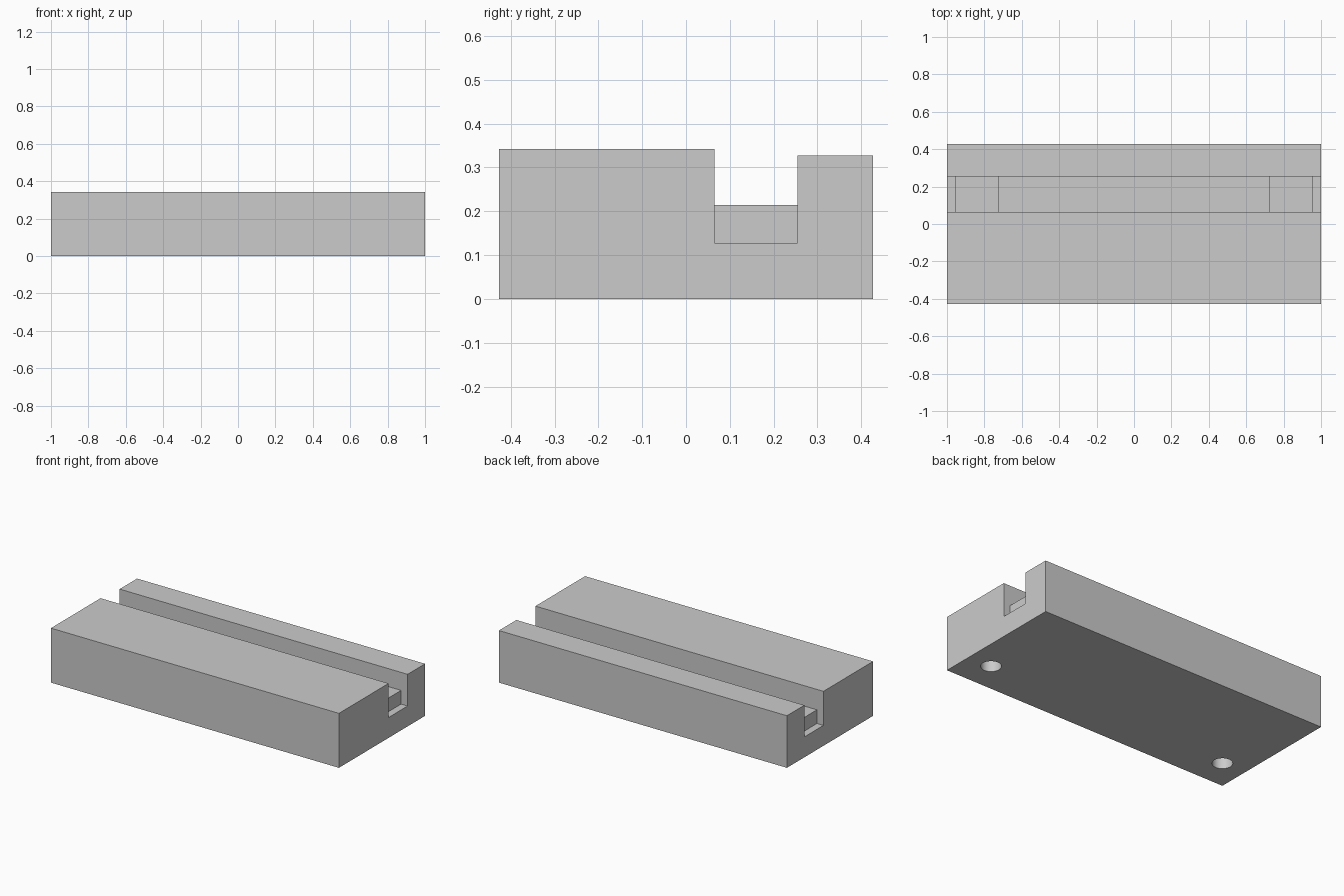
import bpy
import bmesh
import math

cube = bpy.data.objects.get("Cube")
if cube:
    bpy.data.objects.remove(cube, do_unlink=True)

GREY = (0.6, 0.6, 0.6, 1.0)
HALF_LENGTH, HALF_WIDTH = 1.0, 0.427
GROOVE_FRONT, GROOVE_BACK, GROOVE_FLOOR = 0.065, 0.254, 0.128
FRONT_TOP, BACK_TOP, STEP_TOP = 0.342, 0.327, 0.214

grey = bpy.data.materials.new("light grey")
grey.use_nodes = True
grey.diffuse_color = GREY
grey.node_tree.nodes["Principled BSDF"].inputs["Base Color"].default_value = GREY


def extrude_along_x(name, profile, x0, x1):
    """Extrude a (y, z) outline from x0 to x1."""
    bm = bmesh.new()
    face = bm.faces.new([bm.verts.new((x0, y, z)) for y, z in profile])
    result = bmesh.ops.extrude_face_region(bm, geom=[face])
    moved = [v for v in result["geom"] if isinstance(v, bmesh.types.BMVert)]
    bmesh.ops.translate(bm, verts=moved, vec=(x1 - x0, 0, 0))
    bmesh.ops.recalc_face_normals(bm, faces=bm.faces)
    mesh = bpy.data.meshes.new(name)
    bm.to_mesh(mesh)
    bm.free()
    mesh.materials.append(grey)
    obj = bpy.data.objects.new(name, mesh)
    bpy.context.collection.objects.link(obj)
    return obj


# Long body with an open groove and a slightly lower back rail
body = extrude_along_x("grooved_body", [
    (-HALF_WIDTH, 0), (HALF_WIDTH, 0), (HALF_WIDTH, BACK_TOP),
    (GROOVE_BACK, BACK_TOP), (GROOVE_BACK, GROOVE_FLOOR),
    (GROOVE_FRONT, GROOVE_FLOOR), (GROOVE_FRONT, FRONT_TOP),
    (-HALF_WIDTH, FRONT_TOP)], -HALF_LENGTH, HALF_LENGTH)

for side, label in ((1, "left"), (-1, "right")):
    # Raised step near each end of the groove
    extrude_along_x(label + "_groove_step", [
        (GROOVE_FRONT, GROOVE_FLOOR), (GROOVE_BACK, GROOVE_FLOOR),
        (GROOVE_BACK, STEP_TOP), (GROOVE_FRONT, STEP_TOP)],
        side * 0.724, side * 0.955)

    # Blind round hole in the underside
    bpy.ops.mesh.primitive_cylinder_add(
        vertices=32, radius=0.058, depth=0.3, location=(side * 0.84, -0.236, 0))
    cutter = bpy.context.object
    cutter.name = label + "_hole_cutter"
    cutter.hide_render = True
    cutter.data.materials.append(grey)
    cut = body.modifiers.new(label + "_hole", "BOOLEAN")
    cut.operation = "DIFFERENCE"
    cut.solver = "EXACT"
    cut.object = cutter
    bpy.context.view_layer.objects.active = body
    bpy.ops.object.modifier_apply(modifier=cut.name)
    bpy.data.objects.remove(cutter, do_unlink=True)

# Round hole walls shade smoothly, every other edge stays sharp
bpy.ops.object.select_all(action="DESELECT")
body.select_set(True)
bpy.context.view_layer.objects.active = body
bpy.ops.object.shade_smooth_by_angle(angle=math.radians(30))
